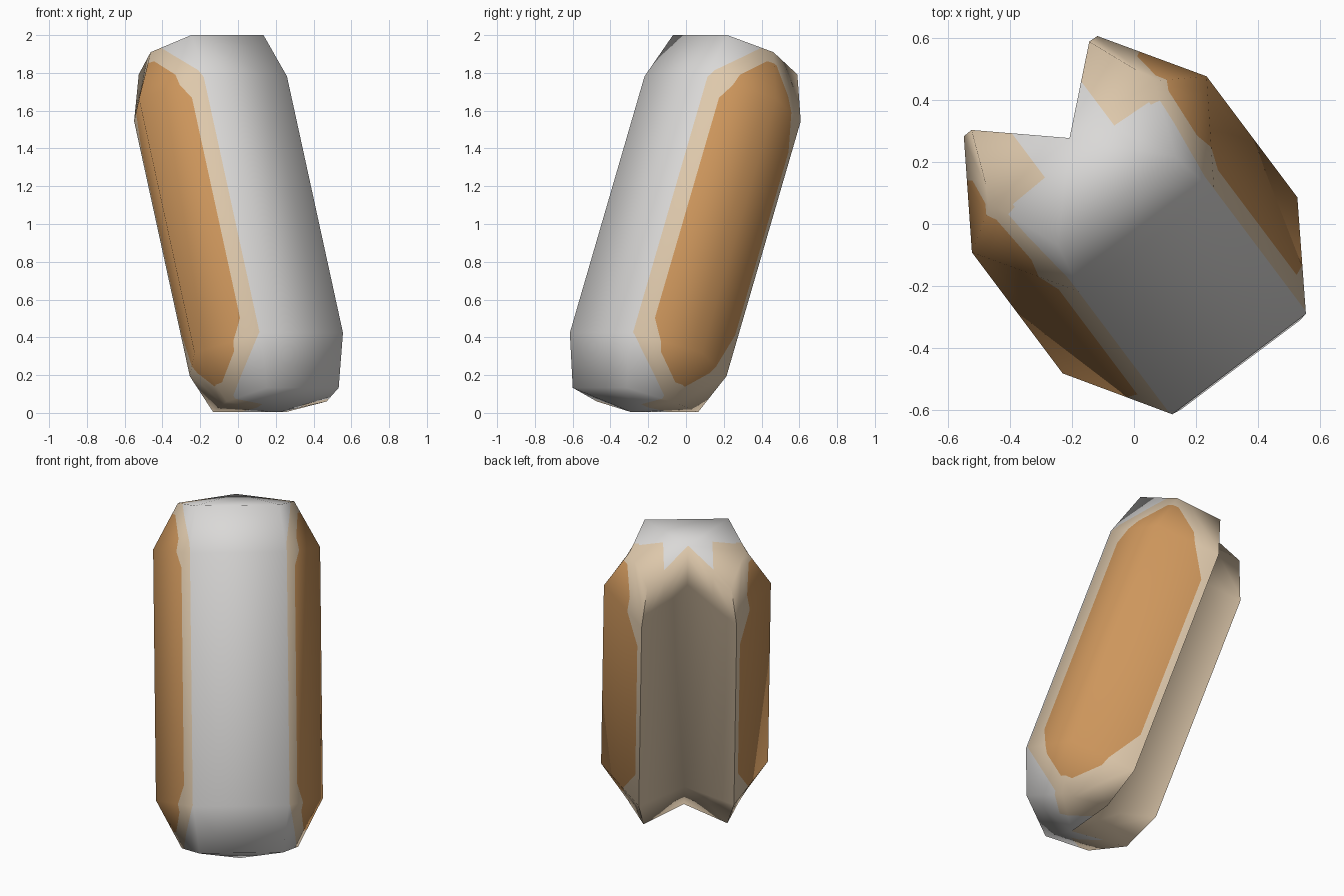
import bpy, bmesh, math
from mathutils import Matrix, Vector

if "Cube" in bpy.data.objects:
    bpy.data.objects.remove(bpy.data.objects["Cube"])

# ---- colours -------------------------------------------------------------
def material(name, rgb):
    m = bpy.data.materials.new(name)
    m.diffuse_color = (*rgb, 1)
    m.use_nodes = True
    m.node_tree.nodes["Principled BSDF"].inputs["Base Color"].default_value = m.diffuse_color
    return m

mats = [material("off_white", (0.70, 0.69, 0.68)),
        material("pale_tan", (0.73, 0.58, 0.41)),
        material("caramel", (0.61, 0.305, 0.107))]

# ---- tilted frame: u = width, w = depth (back +), s = length --------------
tilt = math.radians(20)
h = Vector((-0.6, 0.8, 0))
u_axis = Vector((0.8, 0.6, 0))
s_axis = h * math.sin(tilt) + Vector((0, 0, math.cos(tilt)))
w_axis = h * math.cos(tilt) - Vector((0, 0, math.sin(tilt)))
frame = Matrix((u_axis, w_axis, s_axis)).transposed().to_4x4()
frame.translation = (0, 0, 1)

# ---- hexagonal lozenge with one wedge cut out to the axis -----------------
# each ring: back, side and front points of the right half, then the axis point
RINGS = [((0.238, 0.248, -0.970), (0.33, 0, -1.0), (0.238, -0.24, -1.01), -1.06),
         ((0.27, 0.337, -0.735), (0.474, 0, -0.725), (0.27, -0.335, -0.735), -0.92),
         ((0.27, 0.337, 0.702), (0.474, 0, 0.705), (0.27, -0.335, 0.710), 0.70),
         ((0.238, 0.254, 0.935), (0.33, 0, 0.968), (0.238, -0.255, 0.972), 1.015)]

bm = bmesh.new()
loops = []
for *half, axis in RINGS:
    pts = half + [(-u, w, s) for u, w, s in reversed(half)] + [(0, 0, axis)]
    loops.append([bm.verts.new(p) for p in pts])
for a, b in zip(loops, loops[1:]):
    for i in range(7):
        j = (i + 1) % 7
        f = bm.faces.new((a[i], a[j], b[j], b[i]))
        f.material_index = 1 if i >= 5 else 0        # groove walls are tan
for r in (loops[0], loops[-1]):
    for i in range(5):
        bm.faces.new((r[i], r[i + 1], r[6]))
bmesh.ops.recalc_face_normals(bm, faces=bm.faces)
for f in bm.faces:
    f.smooth = True

# ---- keep the soft shading of the uncut shape in two temporary layers ------
me = bpy.data.meshes.new("grooved_lozenge")
bm.to_mesh(me)
me.set_sharp_from_angle(angle=math.radians(105))
normals = [Vector(n.vector) for n in me.corner_normals]
na = bm.loops.layers.uv.new("na")
nb = bm.loops.layers.uv.new("nb")
na, nb = bm.loops.layers.uv["na"], bm.loops.layers.uv["nb"]
n = 0
for f in bm.faces:
    for lp in f.loops:
        lp[na].uv = normals[n].xy
        lp[nb].uv = (normals[n].z, 0)
        n += 1

# ---- cut the colour borders into the skin --------------------------------
U_ORANGE, U_LEAN, U_TAN = 0.308, 0.055, 0.275
ORANGE_ENDS = [(2.0, 1.12), (0.92, 0.936), (0, 0.905)]   # |s| + a|w| < c
TAN_ENDS = [(0.92, 1.03)]

def cut(co, no):
    bmesh.ops.bisect_plane(bm, geom=bm.verts[:] + bm.edges[:] + bm.faces[:],
                           plane_co=co, plane_no=no, dist=1e-5)

for su in (1, -1):
    cut((su * U_ORANGE, 0, 0), (su, U_LEAN, 0))
    cut((su * U_TAN, 0, 0), (1, 0, 0))
    cut((su * 0.14, 0, 0), (1, 0, 0))
for ss in (1, -1):
    for sw in (1, -1):
        for a, c in ORANGE_ENDS + TAN_ENDS:
            cut((0, 0, ss * c), (0, sw * a, ss))
cut((0, -0.05, 0), (0, 1, 0))

def within(s, w, ends):
    return all(abs(s) + a * abs(w) < c for a, c in ends)

for f in bm.faces:
    if f.material_index == 1:
        continue
    u, w, s = f.calc_center_median()
    if abs(u) + U_LEAN * w > U_ORANGE and within(s, w, ORANGE_ENDS):
        f.material_index = 2
    elif abs(u) > U_TAN and (w > 0 or within(s, w, TAN_ENDS)):
        f.material_index = 1
    elif abs(s) > 0.92 and w > -0.05 and abs(u) > 0.14:
        f.material_index = 1
    elif w > 0.2:
        f.material_index = 1

# ---- finished body with the stored normals --------------------------------
rot = frame.to_3x3()
custom = [rot @ Vector((*lp[na].uv, lp[nb].uv.x)).normalized()
          for f in bm.faces for lp in f.loops]
bm.loops.layers.uv.remove(bm.loops.layers.uv["nb"])
bm.loops.layers.uv.remove(bm.loops.layers.uv["na"])
bm.transform(frame)
bm.to_mesh(me)
bm.free()
me.normals_split_custom_set([v.normalized() for v in custom])
for m in mats:
    me.materials.append(m)
body = bpy.data.objects.new("grooved_lozenge", me)
bpy.context.collection.objects.link(body)
